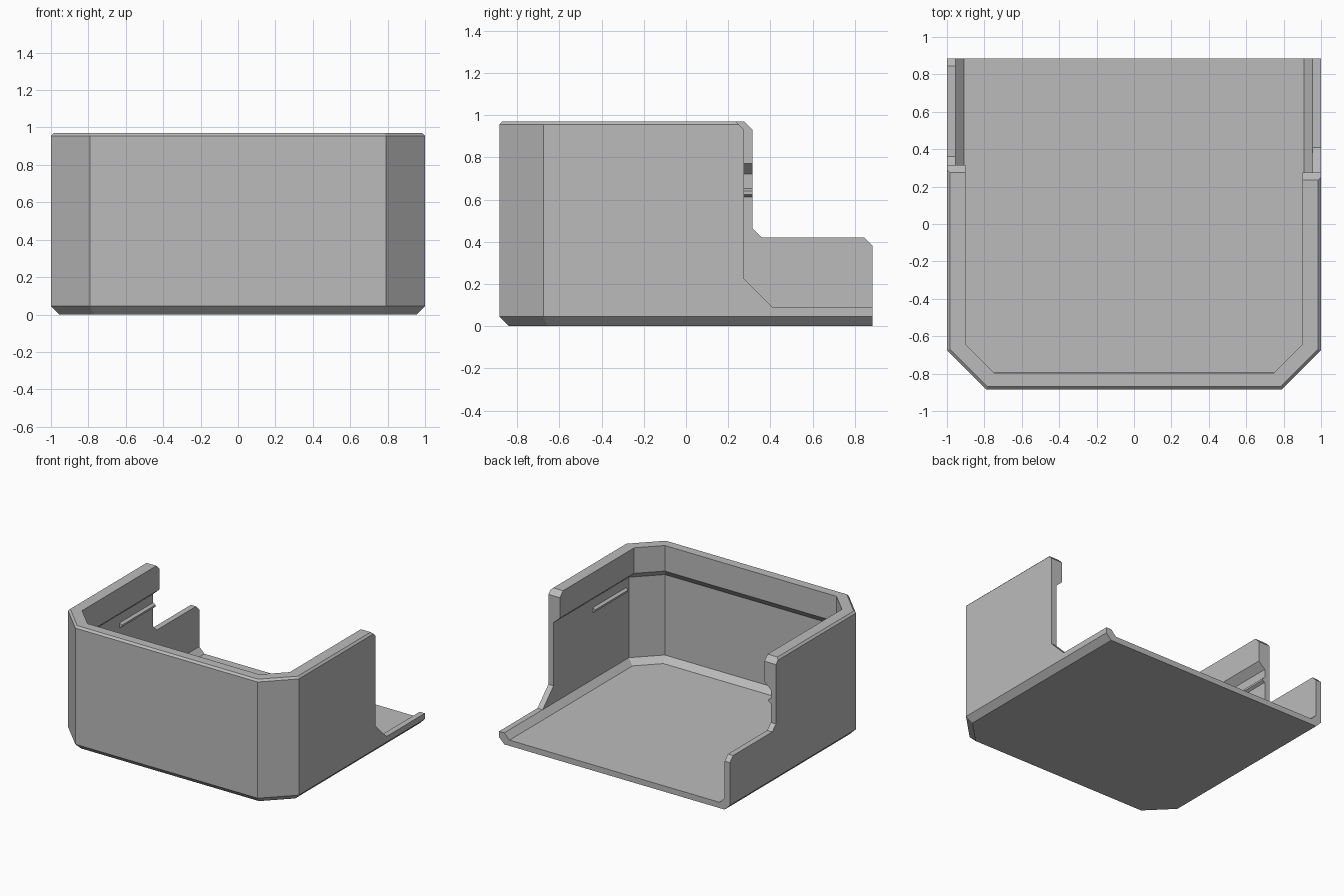
import bpy
import bmesh

old = bpy.data.objects.get("Cube")
if old:
    bpy.data.objects.remove(old, do_unlink=True)

grey = bpy.data.materials.new("plain grey")
grey.use_nodes = True
COLOR = (0.5, 0.5, 0.5, 1)
grey.diffuse_color = COLOR
grey.node_tree.nodes["Principled BSDF"].inputs["Base Color"].default_value = COLOR

BACK = 0.885


def finish(name, bm):
    bmesh.ops.recalc_face_normals(bm, faces=bm.faces)
    mesh = bpy.data.meshes.new(name)
    bm.to_mesh(mesh)
    bm.free()
    mesh.materials.append(grey)
    ob = bpy.data.objects.new(name, mesh)
    bpy.context.collection.objects.link(ob)
    return ob


def prism(name, points, axis, start, end):
    """Extrude a 2D outline along x (points are y, z) or y (points are x, z)."""
    bm = bmesh.new()
    place = (lambda p, t: (t, *p)) if axis == "x" else (lambda p, t: (p[0], t, p[1]))
    a, b = ([bm.verts.new(place(p, t)) for p in points] for t in (start, end))
    bm.faces.new(a)
    bm.faces.new(b)
    n = len(points)
    for i in range(n):
        j = (i + 1) % n
        bm.faces.new((a[i], a[j], b[j], b[i]))
    return finish(name, bm)


def ring(bm, side, front, z):
    """U-shaped path with chamfered front corners, inset from the outside."""
    x, y = 1 - side, -BACK + front
    diag = 1.675 - 1.414 * (side + front) / 2
    half = [(x, BACK), (x, x - diag), (diag + y, y)]
    pts = [(-px, py) for px, py in half] + half[::-1]
    return [bm.verts.new((px, py, z)) for px, py in pts]


# Shell: wall cross-section (side inset, front inset, height) swept round the U
section = [
    (0.045, 0.045, 0), (0, 0, 0.045), (0, 0, 0.955), (0.015, 0.015, 0.97),
    (0.1, 0.085, 0.97), (0.1, 0.085, 0.77), (0.045, 0.045, 0.72),
    (0.045, 0.045, 0.09), (0.09, 0.09, 0.045),
]
bm = bmesh.new()
rings = [ring(bm, *s) for s in section]
for r, s in zip(rings, rings[1:]):
    for i in range(5):
        bm.faces.new((r[i], r[i + 1], s[i + 1], s[i]))
bm.faces.new(rings[0])
bm.faces.new(rings[-1])
bm.faces.new([r[0] for r in rings] + [r[-1] for r in reversed(rings)])
shell = finish("open_case_shell", bm)

# Cutters that shape the rear edge of each side wall
left_edge = [(0.235, 0.97), (0.275, 0.93), (0.275, 0.225), (0.41, 0.09), (1.1, 0.09)]
right_edge = [(0.275, 0.97), (0.315, 0.93), (0.315, 0.465), (0.36, 0.42),
              (0.845, 0.42), (BACK, 0.38), (1.1, 0.165)]
for name, edge, end in (("left_cutter", left_edge, 1.2), ("right_cutter", right_edge, -1.2)):
    # extend the first chamfer upward so the cut clears the rim
    y, z = edge[0]
    outline = [(y - 0.1, z + 0.1)] + edge[1:] + [(1.1, z + 0.1)]
    cutter = prism(name, outline, "x", end * 0.6, end)
    cutter.hide_render = True
    cutter.hide_viewport = True
    mod = shell.modifiers.new(name, "BOOLEAN")
    mod.operation = "DIFFERENCE"
    mod.solver = "EXACT"
    mod.object = cutter

# Snap ribs on the inside of the side walls
rib = [(0.96, 0.655), (0.935, 0.64), (0.935, 0.625), (0.96, 0.61)]
prism("left_snap_rib", rib, "y", -0.62, -0.21)
prism("right_snap_rib", [(-x, z) for x, z in rib], "y", -0.1, 0.315)
